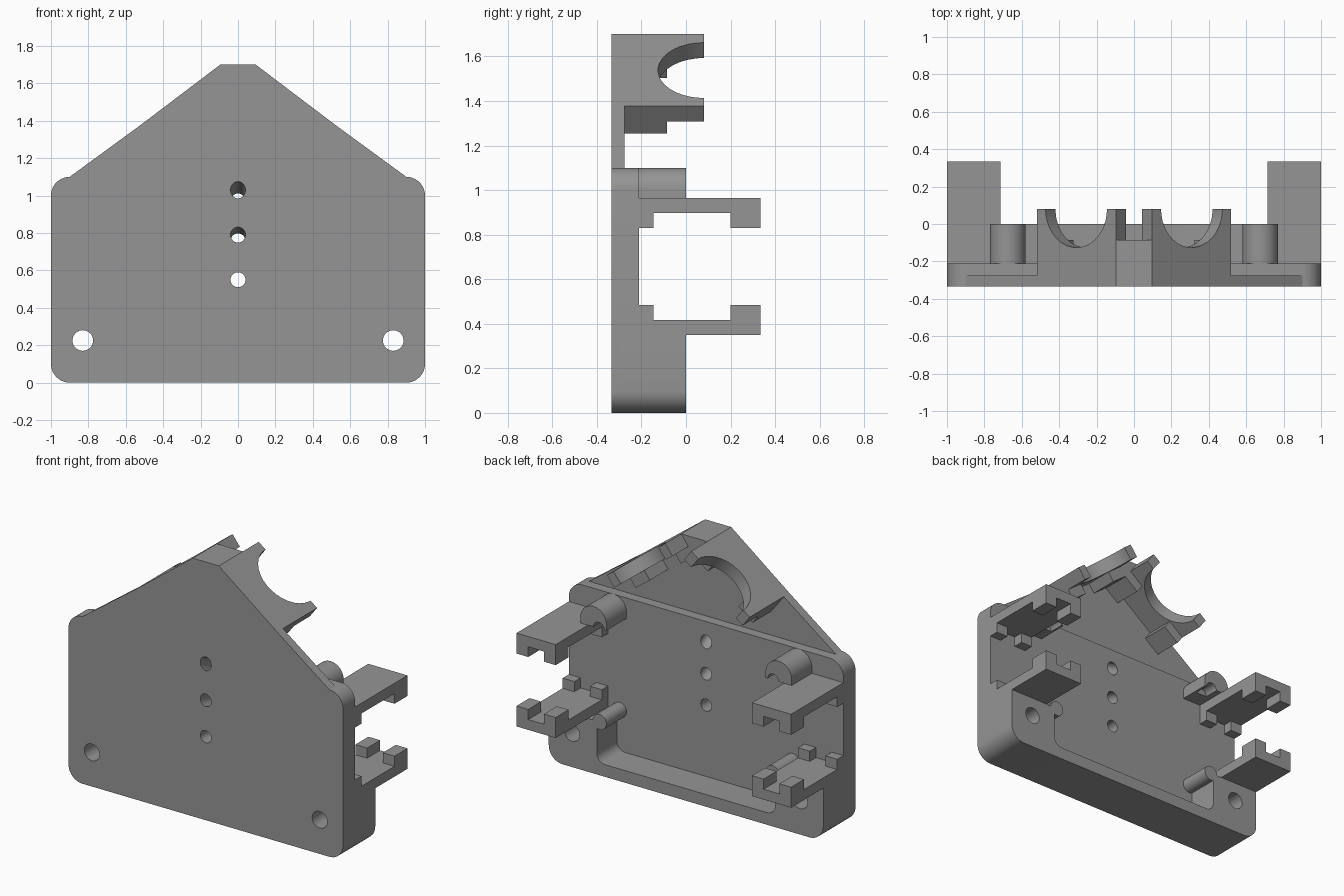
import bpy, bmesh, math
from mathutils import Matrix, Vector

if "Cube" in bpy.data.objects:
    bpy.data.objects.remove(bpy.data.objects["Cube"])

grey = bpy.data.materials.new("plain grey")
grey.diffuse_color = (0.30, 0.30, 0.30, 1)
grey.use_nodes = True
grey.node_tree.nodes["Principled BSDF"].inputs["Base Color"].default_value = grey.diffuse_color
FRONT = -0.335


def prism(name, pts, y0, y1):
    """Extrude an (x, z) outline along y."""
    bm = bmesh.new()
    face = bm.faces.new([bm.verts.new((x, y0, z)) for x, z in pts])
    ext = bmesh.ops.extrude_face_region(bm, geom=[face])
    bmesh.ops.translate(bm, vec=(0, y1 - y0, 0),
                        verts=[v for v in ext["geom"] if isinstance(v, bmesh.types.BMVert)])
    bmesh.ops.recalc_face_normals(bm, faces=bm.faces)
    me = bpy.data.meshes.new(name)
    bm.to_mesh(me)
    bm.free()
    ob = bpy.data.objects.new(name, me)
    bpy.context.collection.objects.link(ob)
    me.materials.append(grey)
    return ob


def box(name, x0, x1, y0, y1, z0, z1):
    x0, x1 = min(x0, x1), max(x0, x1)
    return prism(name, [(x0, z0), (x1, z0), (x1, z1), (x0, z1)], y0, y1)


def arc(cx, cz, r, a0, a1, n=10):
    return [(cx + r * math.cos(math.radians(a0 + (a1 - a0) * i / n)),
             cz + r * math.sin(math.radians(a0 + (a1 - a0) * i / n))) for i in range(n + 1)]


def rod(name, x, z, r, y0, y1, tilt=0):
    """Cylinder along y; tilt lowers its back end, pivoting at y0."""
    ob = prism(name, arc(0, 0, r, 0, 348.75, 31), 0, y1 - y0)
    ob.data.transform(Matrix.Translation((x, y0, z)) @ Matrix.Rotation(math.radians(-tilt), 4, 'X'))
    return ob


def boolean(target, tools, op):
    bpy.context.view_layer.objects.active = target
    for t in tools:
        m = target.modifiers.new("bool", 'BOOLEAN')
        m.operation, m.solver, m.object = op, 'EXACT', t
        bpy.ops.object.modifier_apply(modifier=m.name)
        bpy.data.objects.remove(t)


# Back plate: thick rounded rectangle, thin gable, raised frame along the bottom
R = 0.1
plate = prism("back_plate", arc(-0.9, 0.1, R, 180, 270) + arc(0.9, 0.1, R, 270, 360)
              + arc(0.9, 1.0, R, 0, 90) + arc(-0.9, 1.0, R, 90, 180), FRONT, -0.21)
gable = prism("gable", [(-0.9, 1.1), (-0.8, 0.95), (0.8, 0.95), (0.9, 1.1), (0.52, 1.378),
                        (0.095, 1.7), (-0.095, 1.7), (-0.52, 1.378)], FRONT, -0.275)
frame = prism("frame", arc(-0.9, 0.1, R, 180, 270) + arc(0.9, 0.1, R, 270, 360)
              + [(1, 0.35), (0.65, 0.35)] + arc(0.59, 0.14, 0.06, 0, -90, 6)
              + arc(-0.59, 0.14, 0.06, 270, 180, 6) + [(-0.65, 0.35), (-1, 0.35)], -0.3, 0)
boolean(plate, [gable, frame], 'UNION')

# Screw holes and three holes of increasing tilt
drills = [rod("drill", s * 0.83, 0.225, 0.055, -0.5, 0.2) for s in (-1, 1)]
for z, tilt in ((0.55, 0), (0.79, 15), (1.03, 27)):
    t = math.radians(tilt)
    drills.append(rod("drill", 0, z + 0.1 * math.tan(t), 0.04, FRONT - 0.1, 0.1, tilt))
boolean(plate, drills, 'DIFFERENCE')

# Sloped holders on the gable: d runs down the slope, n points outward
top = Vector((0.095, 1.7))
d = (Vector((0.52, 1.378)) - top).normalized()
n = Vector((-d.y, d.x))
LEN, THICK, BLOCK = 0.533, 0.087, 0.155


def slope(s, t):
    return top + d * s - n * t


def strip(name, s0, s1, thick, y1, side):
    pts = [slope(s0, 0), slope(s1, 0), slope(s1, thick), slope(s0, thick)]
    return prism(name, [(side * p.x, p.y) for p in pts], -0.3, y1)


for side, label in ((-1, "left"), (1, "right")):
    holder = strip(label + "_round_holder", 0, LEN, THICK, 0.08, side)
    boolean(holder, [strip("foot", LEN - 0.13, LEN, BLOCK, -0.085, side)], 'UNION')
    # round seat cut across the slope
    bore = rod("bore", 0, 0, 0.206, -0.3, 0.3)
    bore.data.transform(Matrix.Translation((0, 0, 0)))
    c = slope(0.268, 0.05)
    axis = Vector((side * n.x, 0, n.y))
    turn = Vector((0, 1, 0)).rotation_difference(axis).to_matrix().to_4x4()
    bore.data.transform(Matrix.Translation((side * c.x, 0.08, c.y)) @ turn)
    boolean(holder, [bore], 'DIFFERENCE')

# Ridge block joining the two holders
half = [top, slope(0.12, 0), slope(0.12, BLOCK), slope(0, BLOCK)]
prism("ridge_block", [(p.x, p.y) for p in half] + [(-p.x, p.y) for p in reversed(half)], -0.3, -0.085)

for side, label in ((-1, "left"), (1, "right")):
    # Clips: flat tongue with four corner lugs, upper facing down and lower facing up
    for level, z0, z1, l0, l1 in (("upper", 0.897, 0.965, 0.83, 0.92),
                                  ("lower", 0.35, 0.418, 0.39, 0.485)):
        clip = box(f"{label}_{level}_clip", side * 0.715, side, -0.215, 0.335, z0, z1)
        lugs = [box("lug", side * a, side * b, y0, y1, l0, l1)
                for a, b in ((0.715, 0.80), (0.915, 1.0))
                for y0, y1 in ((-0.215, -0.145), (0.2, 0.335))]
        boolean(clip, lugs, 'UNION')
    # Rounded boss with a small pin notch
    boss = prism(label + "_boss", [(side * 0.58, 0.965)] + arc(side * 0.675, 1.005, 0.095, 180 if side > 0 else 0,
                 0 if side > 0 else 180, 16) + [(side * 0.77, 0.965)], -0.215, 0)
    boolean(boss, [rod("notch", side * 0.635, 0.965, 0.04, -0.1, 0.1)], 'DIFFERENCE')
    # Locating pin at the top of the frame
    rod(label + "_pin", side * 0.63, 0.35, 0.05, -0.215, 0)

# Smooth round walls, keep edges sharp
for ob in bpy.data.objects:
    ob.select_set(True)
bpy.context.view_layer.objects.active = plate
bpy.ops.object.shade_smooth_by_angle(angle=math.radians(30))
